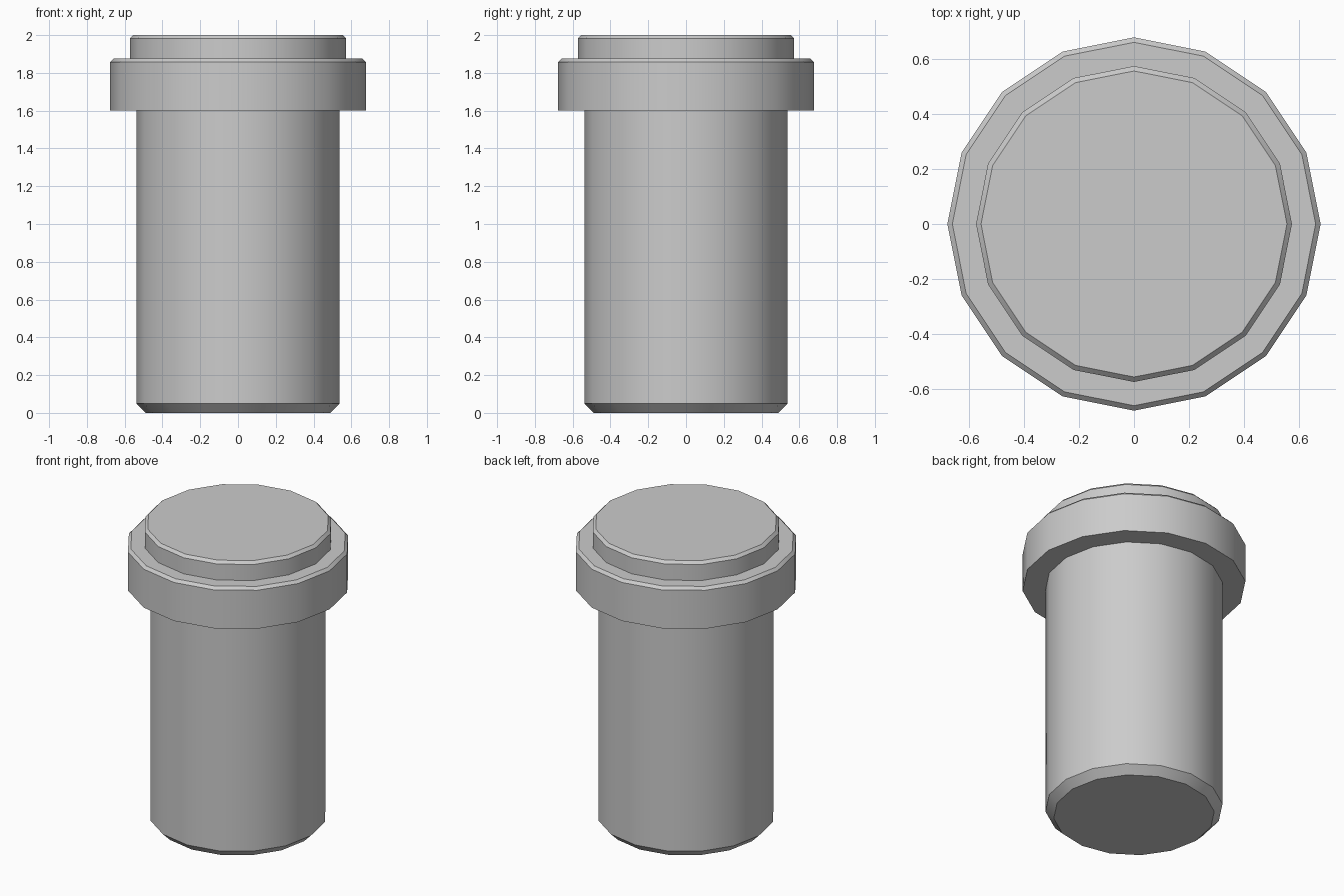
import bpy, bmesh
from math import cos, sin, tau, radians

if "Cube" in bpy.data.objects:
    bpy.data.objects.remove(bpy.data.objects["Cube"])

SIDES = 16


def lathe(name, profile):
    """Revolve (radius, z) points around z and cap both ends."""
    bm = bmesh.new()
    rings = [[bm.verts.new((r * cos(tau * i / SIDES), r * sin(tau * i / SIDES), z))
              for i in range(SIDES)] for r, z in profile]
    for low, high in zip(rings, rings[1:]):
        for i in range(SIDES):
            j = (i + 1) % SIDES
            bm.faces.new((low[i], low[j], high[j], high[i]))
    bm.faces.new(rings[0][::-1])
    bm.faces.new(rings[-1])
    mesh = bpy.data.meshes.new(name)
    bm.to_mesh(mesh)
    bm.free()
    obj = bpy.data.objects.new(name, mesh)
    bpy.context.collection.objects.link(obj)
    bpy.ops.object.select_all(action='DESELECT')
    obj.select_set(True)
    bpy.context.view_layer.objects.active = obj
    bpy.ops.object.shade_smooth_by_angle(angle=radians(30))
    return obj


lathe("flanged_cylinder", [
    (0.488, 0.0), (0.538, 0.05), (0.538, 1.60),      # shaft with chamfered foot
    (0.677, 1.60), (0.677, 1.857), (0.659, 1.875),   # collar with bevelled rim
    (0.573, 1.875), (0.573, 1.982), (0.555, 2.0),    # top disc with bevelled rim
])
